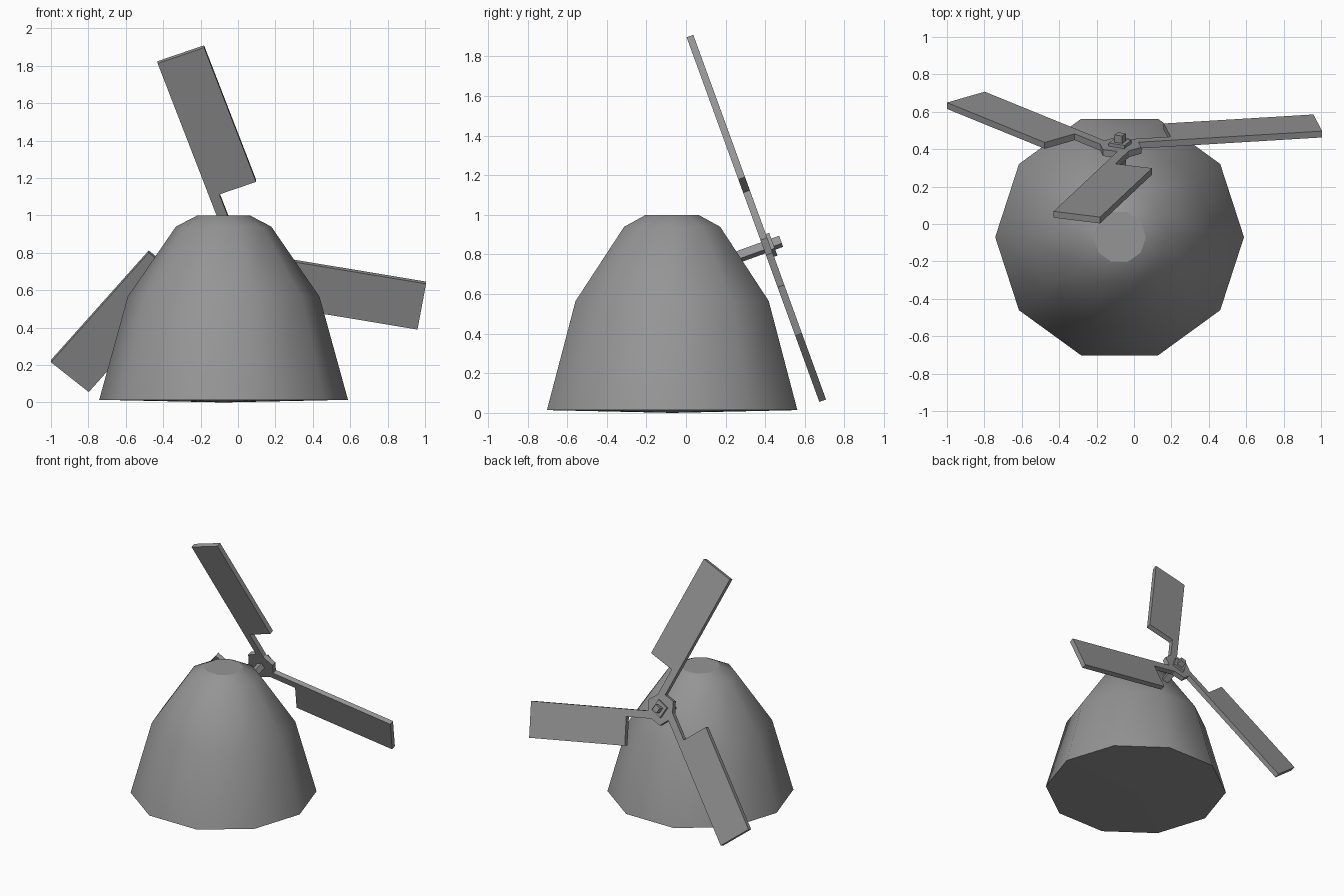
import bpy, bmesh, math
from mathutils import Matrix, Vector

cube = bpy.data.objects.get("Cube")
if cube:
    bpy.data.objects.remove(cube, do_unlink=True)

grey = bpy.data.materials.new("plain grey")
grey.use_nodes = True
colour = (0.3, 0.3, 0.3, 1)
grey.diffuse_color = colour
grey.node_tree.nodes["Principled BSDF"].inputs["Base Color"].default_value = colour


def add_object(name, bm, matrix=Matrix()):
    bmesh.ops.recalc_face_normals(bm, faces=bm.faces)
    mesh = bpy.data.meshes.new(name)
    bm.to_mesh(mesh)
    bm.free()
    mesh.materials.append(grey)
    obj = bpy.data.objects.new(name, mesh)
    obj.matrix_world = matrix
    bpy.context.collection.objects.link(obj)
    return obj


def box(name, size, z_low, z_high, turn, frame):
    bm = bmesh.new()
    bmesh.ops.create_cube(bm, size=1)
    scale = Matrix.Diagonal((size, size, z_high - z_low, 1))
    place = Matrix.Translation((0, 0, (z_low + z_high) / 2))
    bm.transform(place @ Matrix.Rotation(turn, 4, "Z") @ scale)
    return add_object(name, bm, frame)


# Ten-sided tower: smooth walls, flat cap, very shallow point underneath
SIDES = 10
profile = [(0.665, 0.014), (0.513, 0.565), (0.255, 0.94), (0.14, 1.0)]
bm = bmesh.new()
rings = []
for radius, z in profile:
    angles = [2 * math.pi * i / SIDES for i in range(SIDES)]
    rings.append([bm.verts.new((radius * math.cos(a), radius * math.sin(a), z)) for a in angles])
for low, high in zip(rings, rings[1:]):
    for i in range(SIDES):
        j = (i + 1) % SIDES
        bm.faces.new((low[i], low[j], high[j], high[i])).smooth = True
bm.faces.new(rings[-1])
bottom = bm.verts.new((0, 0, 0))
for i in range(SIDES):
    bm.faces.new((bottom, rings[0][(i + 1) % SIDES], rings[0][i]))
add_object("tower", bm, Matrix.Translation((-0.077, -0.07, 0)))

# Tilted rotor frame: local y runs up the sails, local -z points out at the back
frame = Matrix.Translation((-0.074, 0.407, 0.84)) @ Matrix.Rotation(math.radians(110), 4, "X")

# Hexagonal hub with three offset sails: one outline sector as (along, across)
sector = [(0.104, -0.06), (0.104, 0.022), (1.1, 0.022), (1.1, 0.286),
          (0.287, 0.286), (0.287, 0.077), (0.0745, 0.077)]
THICK = 0.036
bm = bmesh.new()
outline = []
for k in range(3):
    a = math.radians(110 - 120 * k)
    along = Vector((math.cos(a), math.sin(a), 0))
    across = Vector((math.sin(a), -math.cos(a), 0))
    for e, f in sector:
        outline.append(bm.verts.new(along * e + across * f - Vector((0, 0, THICK / 2))))
face = bm.faces.new(outline)
extruded = bmesh.ops.extrude_face_region(bm, geom=[face], use_keep_orig=True)
moved = [g for g in extruded["geom"] if isinstance(g, bmesh.types.BMVert)]
bmesh.ops.translate(bm, vec=(0, 0, THICK), verts=moved)
add_object("sail_rotor", bm, frame)

# Square axle through the hub, and its retaining washer
turn = math.radians(25)
box("axle", 0.045, -0.078, 0.2, turn, frame)
box("axle_washer", 0.092, -0.036, -0.01, turn, frame)
